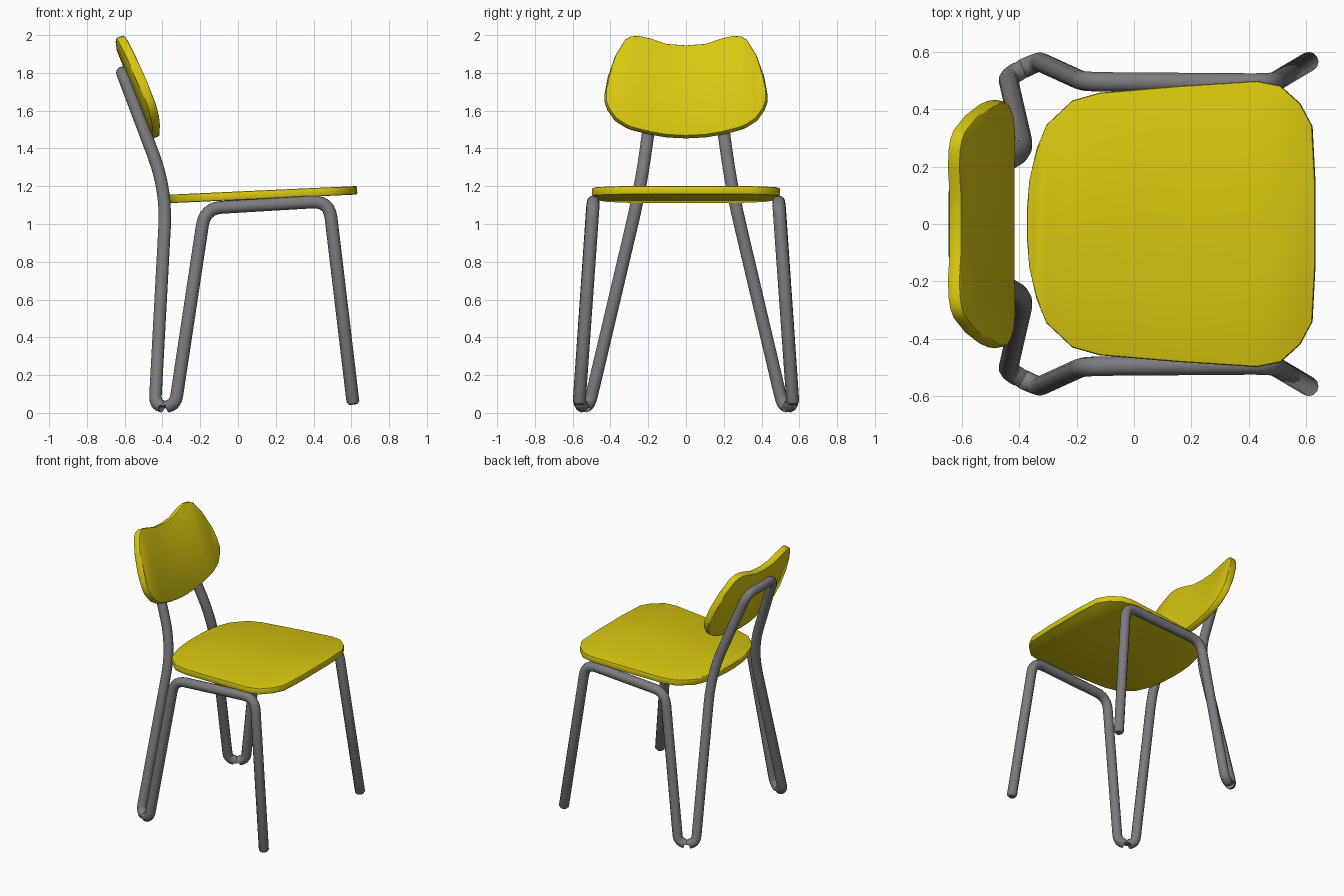
import bpy
from mathutils import Vector

if "Cube" in bpy.data.objects:
    bpy.data.objects.remove(bpy.data.objects["Cube"])


def material(name, rgb):
    m = bpy.data.materials.new(name)
    m.diffuse_color = (*rgb, 1)
    m.use_nodes = True
    m.node_tree.nodes["Principled BSDF"].inputs["Base Color"].default_value = m.diffuse_color
    return m


YELLOW = material("yellow", (0.69, 0.57, 0.005))
GREY = material("steel grey", (0.20, 0.20, 0.215))


def activate(ob):
    bpy.ops.object.select_all(action='DESELECT')
    ob.select_set(True)
    bpy.context.view_layer.objects.active = ob


def panel(name, stations, thickness):
    """Thin board made of strips between pairs of edge points."""
    verts = [p for pair in stations for p in pair]
    faces = [(2*i, 2*i + 2, 2*i + 3, 2*i + 1) for i in range(len(stations) - 1)]
    me = bpy.data.meshes.new(name)
    me.from_pydata(verts, [], faces)
    me.materials.append(YELLOW)
    ob = bpy.data.objects.new(name, me)
    bpy.context.collection.objects.link(ob)
    sol = ob.modifiers.new("thickness", 'SOLIDIFY')
    sol.thickness = thickness
    sol.offset = -1
    bev = ob.modifiers.new("rounded rim", 'BEVEL')
    bev.width = 0.012
    bev.segments = 2
    bev.limit_method = 'ANGLE'
    bev.angle_limit = 1.0
    activate(ob)
    bpy.ops.object.convert(target='MESH')
    bpy.ops.object.shade_smooth_by_angle(angle=0.6)


def fillet(path, steps=6):
    """Round each corner of a path of (point, corner length)."""
    out = [path[0][0]]
    for (a, _), (p, d), (b, _) in zip(path, path[1:], path[2:]):
        s = p + (a - p).normalized() * d
        e = p + (b - p).normalized() * d
        for k in range(steps + 1):
            t = k / steps
            out.append(s*(1 - t)**2 + p*2*t*(1 - t) + e*t*t)
    return out + [path[-1][0]]


# Seat: half width along x, sloping up to the front
seat = [(-0.373, 0.05), (-0.365, 0.15), (-0.34, 0.26), (-0.305, 0.345),
        (-0.215, 0.43), (-0.12, 0.457), (0.15, 0.48), (0.427, 0.498),
        (0.508, 0.482), (0.577, 0.42), (0.62, 0.34), (0.63, 0.15)]
panel("seat", [[(x, s*w, 1.155 + 0.046*(x + 0.37)) for s in (-1, 1)]
               for x, w in seat], 0.045)

# Backrest: bottom and top height across y, leaning back and curved
half = [(0, 1.467, 1.95), (0.1, 1.472, 1.957), (0.19, 1.487, 1.987),
        (0.25, 1.502, 2.0), (0.29, 1.513, 1.997), (0.32, 1.527, 1.98),
        (0.37, 1.56, 1.90), (0.408, 1.615, 1.79), (0.424, 1.66, 1.70)]
back = [(-y, b, t) for y, b, t in half[:0:-1]] + half
panel("backrest", [[(-0.415 - 0.39*(z - 1.475) + 0.25*y*y, y, z) for z in (b, t)]
                   for y, b, t in back], 0.05)

# Frame: one continuous bent tube, mirrored across y
side = [((0.61, 0.566, 0.045), 0),        # front foot
        ((0.482, 0.49, 1.122), 0.09),     # front of seat rail
        ((-0.175, 0.495, 1.083), 0.09),   # back of seat rail
        ((-0.333, 0.567, 0.034), 0.06),   # rear foot bend
        ((-0.440, 0.513, 0.034), 0.06),
        ((-0.378, 0.243, 1.18), 0.20),    # start of the lean
        ((-0.612, 0.155, 1.80), 0.07)]    # top bend behind backrest
left = [(Vector(p), d) for p, d in side]
right = [(Vector((p.x, -p.y, p.z)), d) for p, d in reversed(left)]
pts = fillet(left + right)
# slightly rounded tube ends
inset = (pts[1] - pts[0]).normalized() * 0.014
start = pts[0] + inset
pts = [pts[0], start] + pts[1:-1] + [Vector((start.x, -start.y, start.z)), pts[-1]]

cu = bpy.data.curves.new("tube_frame", 'CURVE')
cu.dimensions = '3D'
cu.bevel_depth = 0.034
cu.bevel_resolution = 4
cu.use_fill_caps = True
sp = cu.splines.new('POLY')
sp.points.add(len(pts) - 1)
for q, p in zip(sp.points, pts):
    q.co = (*p, 1)
sp.points[0].radius = sp.points[-1].radius = 0.65
cu.materials.append(GREY)
frame = bpy.data.objects.new("tube_frame", cu)
bpy.context.collection.objects.link(frame)
activate(frame)
bpy.ops.object.convert(target='MESH')
bpy.ops.object.shade_smooth_by_angle(angle=0.7)
